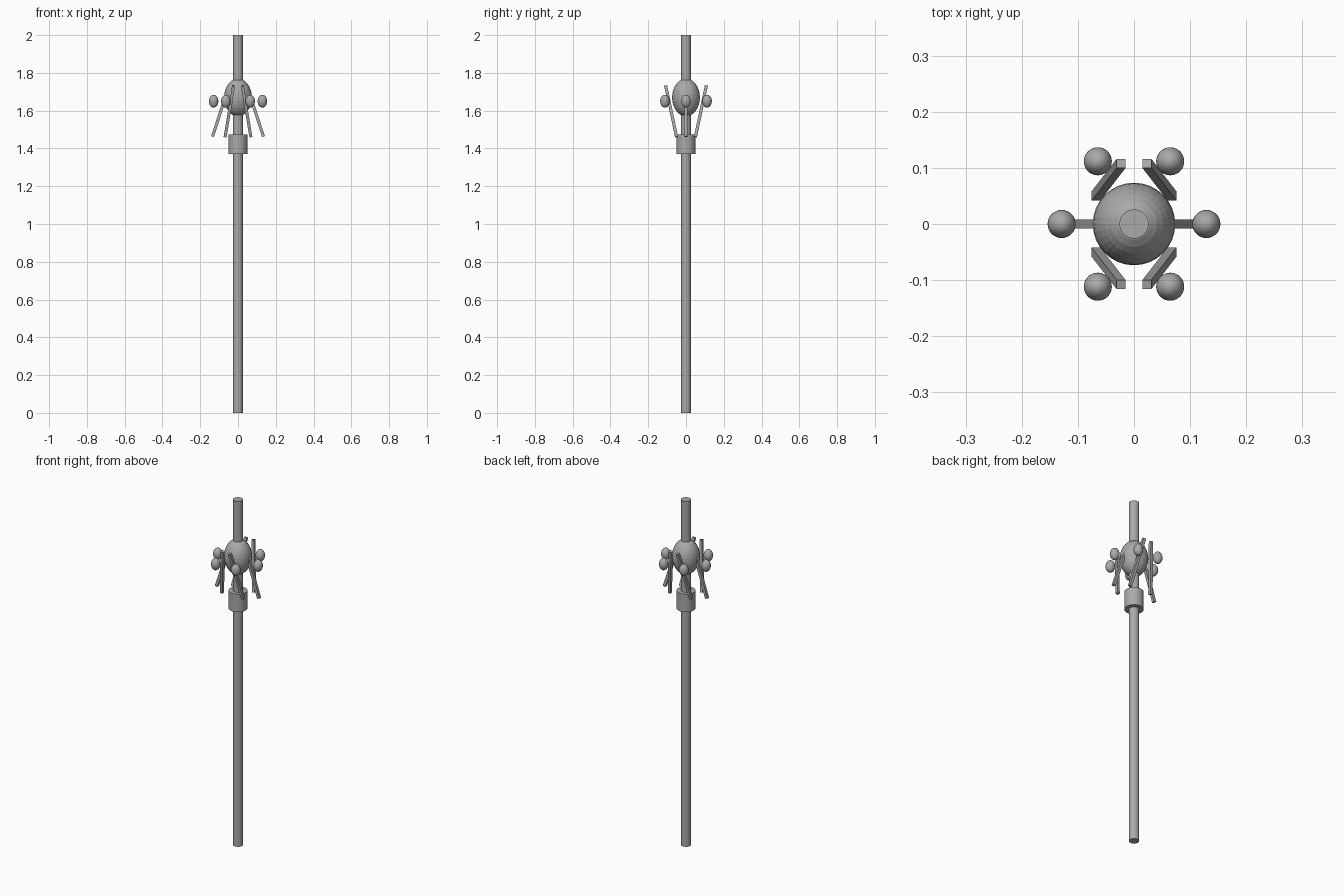
import bpy
import math

if "Cube" in bpy.data.objects:
    bpy.data.objects.remove(bpy.data.objects["Cube"])

metal = bpy.data.materials.new("grey metal")
metal.diffuse_color = (0.4, 0.4, 0.4, 1)
metal.use_nodes = True
metal.node_tree.nodes["Principled BSDF"].inputs["Base Color"].default_value = metal.diffuse_color


def finish(name):
    ob = bpy.context.object
    ob.name = name
    ob.data.materials.append(metal)
    return ob


def cylinder(name, radius, z0, z1):
    bpy.ops.mesh.primitive_cylinder_add(vertices=32, radius=radius, depth=z1 - z0,
                                        location=(0, 0, (z0 + z1) / 2))
    return finish(name)


def egg(name, radius, loc):
    bpy.ops.mesh.primitive_uv_sphere_add(segments=32, ring_count=16, radius=radius, location=loc)
    bpy.context.object.scale = (1, 1, 1.36)
    return finish(name)


# Shaft, collar and head
cylinder("shaft", 0.026, 0, 2)
cylinder("collar", 0.05, 1.37, 1.473)
egg("head", 0.0735, (0, 0, 1.67))

# Ring of six beads and six leaning prongs
for i in range(6):
    a = math.radians(60 * i)
    c, s = math.cos(a), math.sin(a)
    egg(f"bead_{i}", 0.025, (0.129 * c, 0.129 * s, 1.65))

    slope_x, slope_y = 0.33 * c, 0.246 * s
    ry = -math.atan(slope_x)
    rx = -math.atan(slope_y * math.cos(ry))
    bpy.ops.mesh.primitive_cube_add(size=1, location=(0.091 * c, 0.091 * s, 1.597),
                                    rotation=(rx, ry, 0))
    length = 0.272 if abs(s) > 0.1 else 0.268
    length *= math.sqrt(1 + slope_x ** 2 + slope_y ** 2)
    bpy.context.object.scale = (0.016, 0.016, length)
    finish(f"prong_{i}")
